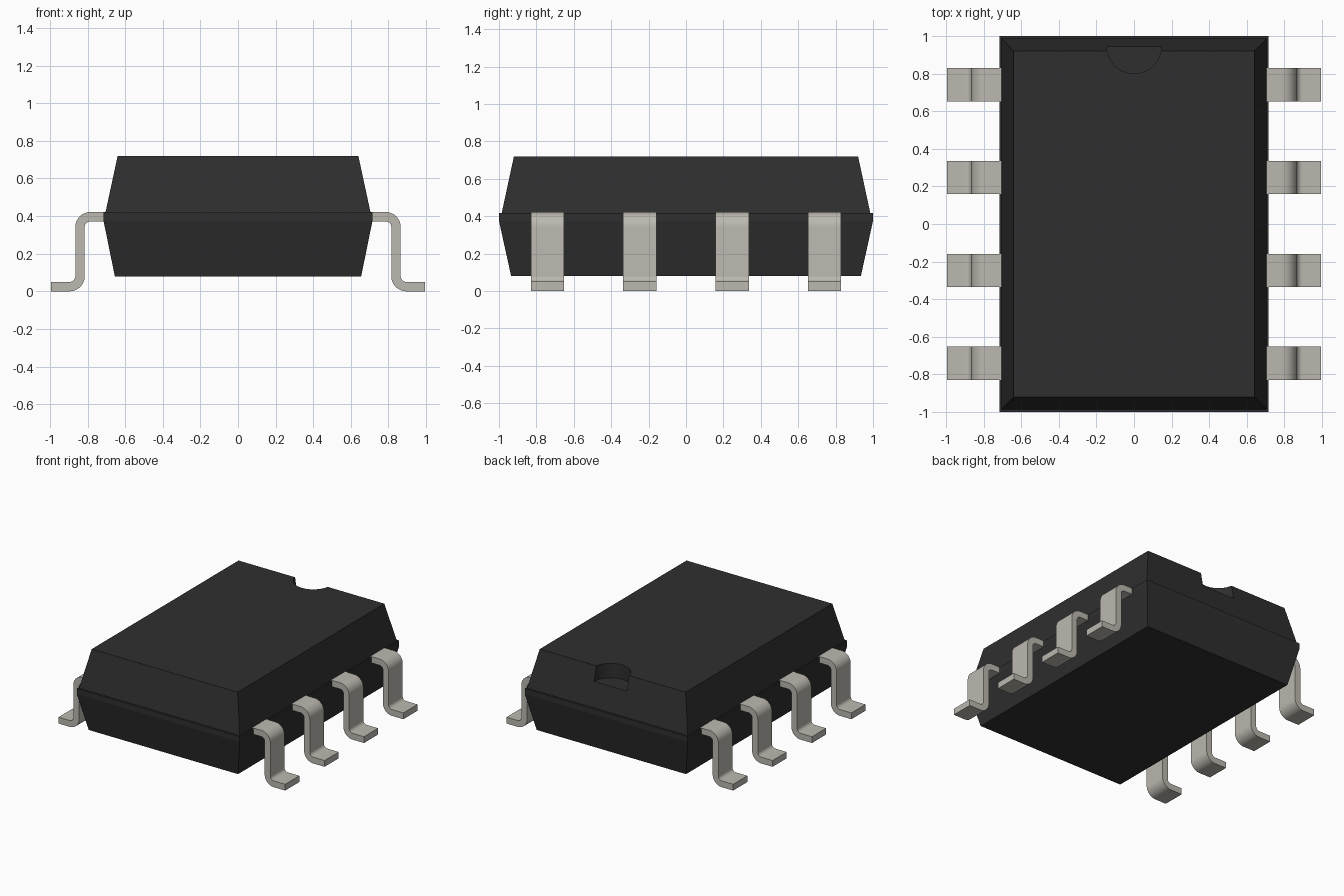
import bpy, bmesh
from math import sin, cos, pi, radians

cube = bpy.data.objects.get("Cube")
if cube:
    bpy.data.objects.remove(cube, do_unlink=True)


def material(name, rgb):
    mat = bpy.data.materials.new(name)
    mat.use_nodes = True
    mat.diffuse_color = (*rgb, 1)
    mat.node_tree.nodes["Principled BSDF"].inputs["Base Color"].default_value = (*rgb, 1)
    return mat


def make_object(name, bm, mat):
    bmesh.ops.recalc_face_normals(bm, faces=bm.faces)
    mesh = bpy.data.meshes.new(name)
    bm.to_mesh(mesh)
    bm.free()
    mesh.materials.append(mat)
    obj = bpy.data.objects.new(name, mesh)
    bpy.context.collection.objects.link(obj)
    return obj


def prism(outline, offset):
    """Extrude a closed outline of 3D points along an offset."""
    bm = bmesh.new()
    face = bm.faces.new([bm.verts.new(p) for p in outline])
    moved = bmesh.ops.extrude_face_region(bm, geom=[face])["geom"]
    verts = [v for v in moved if isinstance(v, bmesh.types.BMVert)]
    bmesh.ops.translate(bm, verts=verts, vec=offset)
    return bm


def arc(cx, cz, r, start, end, steps=8):
    angles = [radians(start + (end - start) * i / steps) for i in range(steps + 1)]
    return [(cx + r * cos(a), cz + r * sin(a)) for a in angles]


plastic = material("black plastic", (0.028, 0.028, 0.028))
metal = material("tinned metal", (0.5, 0.48, 0.43))

# Package body: stacked rectangles with a small ledge at the mould line
levels = [(0.655, 0.935, 0.08), (0.715, 1.0, 0.375), (0.715, 1.0, 0.418),
          (0.705, 0.985, 0.418), (0.64, 0.92, 0.72)]
bm = bmesh.new()
rings = [[bm.verts.new((sx * x, sy * y, z))
          for sx, sy in ((-1, -1), (1, -1), (1, 1), (-1, 1))] for x, y, z in levels]
for low, high in zip(rings, rings[1:]):
    for i in range(4):
        j = (i + 1) % 4
        bm.faces.new((low[i], low[j], high[j], high[i]))
bm.faces.new(rings[0][::-1])
bm.faces.new(rings[-1])
body = make_object("package_body", bm, plastic)

# Half-round orientation notch at the back edge of the top
radius, floor = 0.145, 0.605
outline = [(x, y, floor) for x, y in arc(0, 0.945, radius, 180, 360, 32)]
outline += [(radius, 1.1, floor), (-radius, 1.1, floor)]
cutter = make_object("notch_cutter", prism(outline, (0, 0, 0.3)), plastic)
cutter.hide_render = True
cutter.hide_set(True)
cut = body.modifiers.new("notch", "BOOLEAN")
cut.operation = "DIFFERENCE"
cut.solver = "EXACT"
cut.object = cutter

# Gull-wing leads: side profile extruded along the package length
top, thick, leg, inner, outer = 0.422, 0.05, 0.865, 0.03, 0.08
root, tip, width, pitch = 0.66, 0.995, 0.177, 0.494
shoulder = (leg - outer, top - outer)
heel = (leg + inner, outer)
profile = ([(root, top)] + arc(*shoulder, outer, 90, 0)
           + arc(*heel, inner, 180, 270) + [(tip, thick), (tip, 0)]
           + arc(*heel, outer, 270, 180) + arc(*shoulder, inner, 0, 90)
           + [(root, top - thick)])
for side, turn in (("left", 0), ("right", pi)):
    for n in range(4):
        outline = [(x, -width / 2, z) for x, z in profile]
        lead = make_object(f"{side}_lead_{n + 1}", prism(outline, (0, width, 0)), metal)
        lead.location.y = (n - 1.5) * pitch
        lead.rotation_euler.z = turn
        bpy.ops.object.select_all(action="DESELECT")
        lead.select_set(True)
        bpy.context.view_layer.objects.active = lead
        bpy.ops.object.shade_smooth_by_angle(angle=radians(30))
